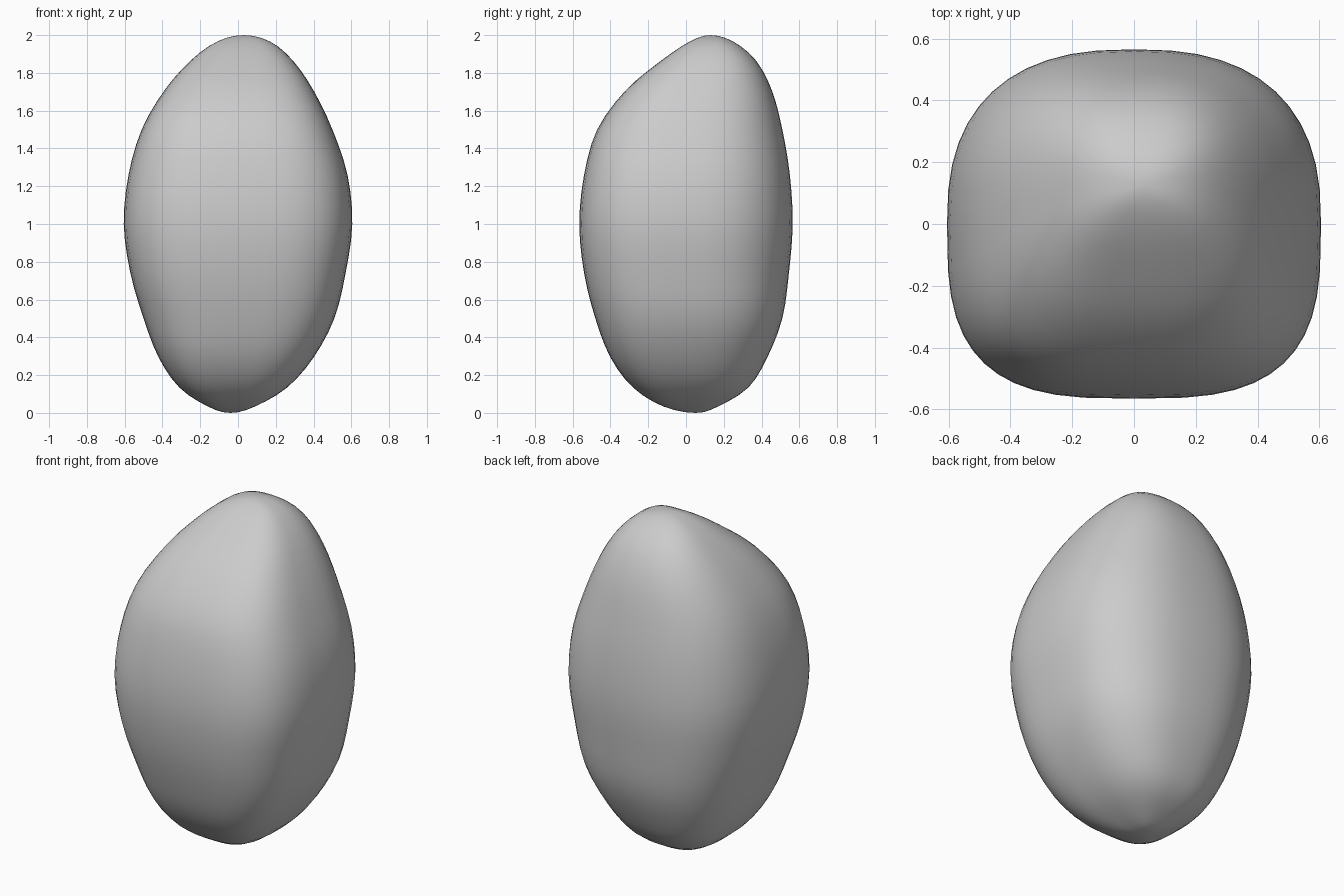
import bpy, bmesh, math

if "Cube" in bpy.data.objects:
    bpy.data.objects.remove(bpy.data.objects["Cube"], do_unlink=True)

# Extents at even angle steps from the bottom pole to the top pole
X_MIN = [-.04, -.16, -.31, -.42, -.5, -.57, -.605, -.58, -.51, -.39, -.25, -.11, .03]
X_MAX = [-.04, .09, .26, .4, .51, .57, .605, .58, .5, .4, .29, .17, .03]
Y_MIN = [.05, -.12, -.28, -.4, -.48, -.54, -.565, -.54, -.47, -.32, -.13, .02, .13]
Y_MAX = [.05, .17, .33, .43, .51, .545, .565, .55, .51, .455, .37, .25, .13]
RINGS, SIDES = 36, 48
FRONT_POWER, BACK_POWER = 3.1, 2.5


def sample(values, opposite, t):
    """Smooth curve through the stations; past a pole it runs on to the opposite side."""
    last = len(values) - 1

    def at(i):
        if i < 0:
            return opposite[-i]
        return opposite[2 * last - i] if i > last else values[i]
    i = min(int(t * last), last - 1)
    f = t * last - i
    a, b, c, d = (at(i + k) for k in (-1, 0, 1, 2))
    return b + f / 2 * (c - a + f * (2 * a - 5 * b + 4 * c - d + f * (3 * (b - c) + d - a)))


def power(value, exponent):
    return math.copysign(abs(value) ** exponent, value)


# Rounded-square rings lofted between the two poles
bm = bmesh.new()
rings = []
for r in range(1, RINGS):
    t = r / RINGS
    z = 1 - math.cos(math.pi * t)
    x0, x1 = sample(X_MIN, X_MAX, t), sample(X_MAX, X_MIN, t)
    y0, y1 = sample(Y_MIN, Y_MAX, t), sample(Y_MAX, Y_MIN, t)
    ring = []
    for s in range(SIDES):
        angle = 2 * math.pi * s / SIDES
        e = 2 / (BACK_POWER if s < SIDES / 2 else FRONT_POWER)
        x = (x0 + x1) / 2 + (x1 - x0) / 2 * power(math.cos(angle), e)
        y = (y0 + y1) / 2 + (y1 - y0) / 2 * power(math.sin(angle), e)
        ring.append(bm.verts.new((x, y, z)))
    rings.append(ring)
bottom = bm.verts.new((X_MIN[0], Y_MIN[0], 0))
top = bm.verts.new((X_MIN[-1], Y_MIN[-1], 2))
for s in range(SIDES):
    n = (s + 1) % SIDES
    bm.faces.new((bottom, rings[0][n], rings[0][s]))
    bm.faces.new((top, rings[-1][s], rings[-1][n]))
    for low, high in zip(rings, rings[1:]):
        bm.faces.new((low[s], low[n], high[n], high[s]))
for face in bm.faces:
    face.smooth = True

mesh = bpy.data.meshes.new("stone")
bm.to_mesh(mesh)
bm.free()
stone = bpy.data.objects.new("stone", mesh)
bpy.context.collection.objects.link(stone)

# Plain grey stone
grey = bpy.data.materials.new("stone grey")
grey.use_nodes = True
colour = (.6, .6, .6, 1)
grey.diffuse_color = colour
grey.node_tree.nodes["Principled BSDF"].inputs["Base Color"].default_value = colour
mesh.materials.append(grey)
